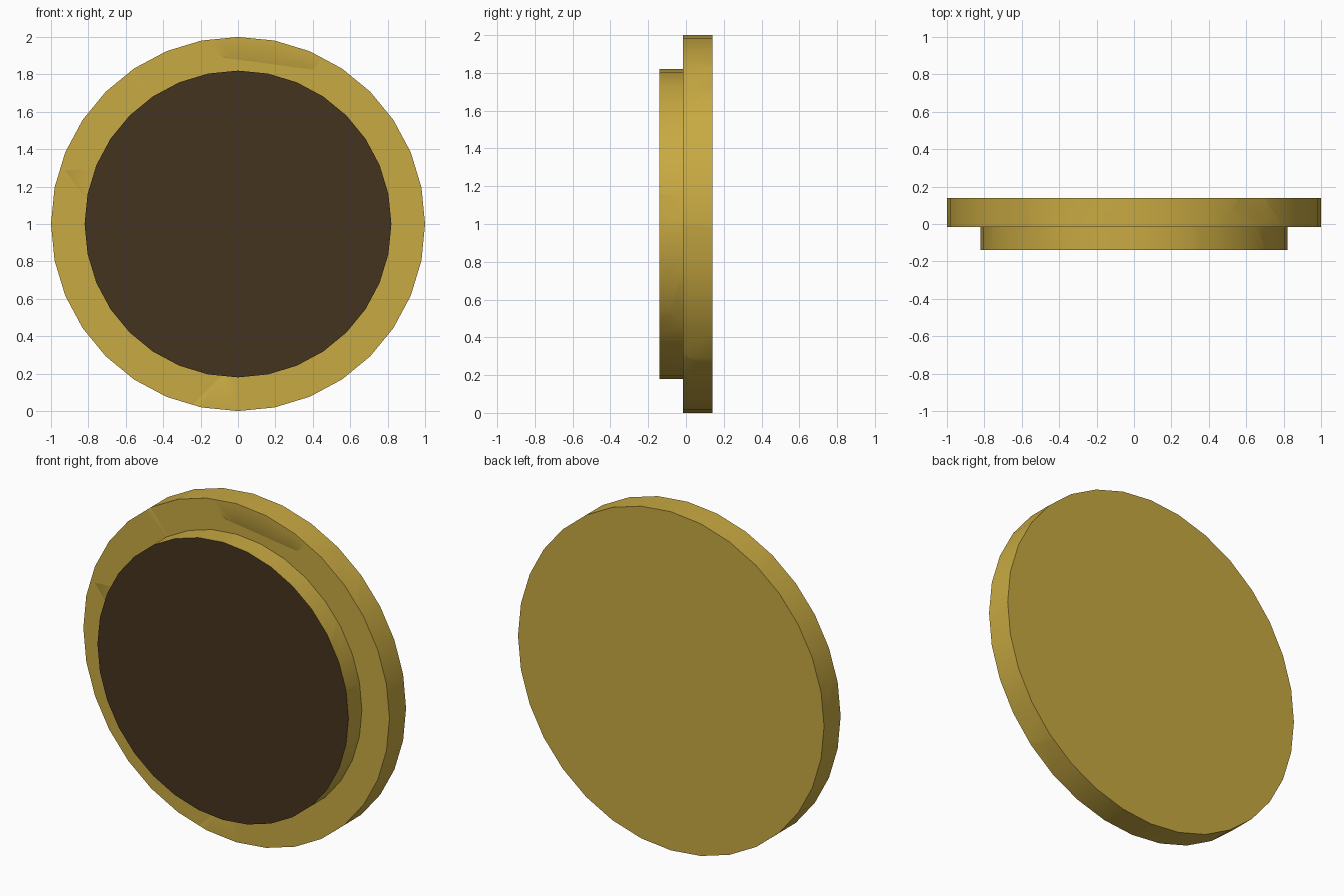
import bpy, bmesh, math
from mathutils import Vector

if "Cube" in bpy.data.objects:
    bpy.data.objects.remove(bpy.data.objects["Cube"])

SIDES = 32


def material(name, color):
    m = bpy.data.materials.new(name)
    m.diffuse_color = (*color, 1)
    m.use_nodes = True
    m.node_tree.nodes["Principled BSDF"].inputs["Base Color"].default_value = m.diffuse_color
    return m


gold = material("gold", (0.58, 0.40, 0.055))
dark = material("dark_brown", (0.06, 0.034, 0.013))


# Stepped disc: wide back plate with a smaller raised disc in front
def stepped_disc():
    bm = bmesh.new()
    profile = [(0.82, -0.14), (0.82, -0.015), (1.0, -0.015), (1.0, 0.14)]
    rings = []
    for r, y in profile:
        rings.append([bm.verts.new((r * math.sin(a), y, 1 + r * math.cos(a)))
                      for a in (math.tau * i / SIDES for i in range(SIDES))])
    for lo, hi in zip(rings, rings[1:]):
        for i in range(SIDES):
            j = (i + 1) % SIDES
            bm.faces.new((lo[i], lo[j], hi[j], hi[i]))
    bm.faces.new(rings[0]).material_index = 1
    bm.faces.new(rings[-1])
    bmesh.ops.recalc_face_normals(bm, faces=bm.faces[:])
    return bm


# Shard centres (x, z) on the front and on the back
front = [(-0.25, 1.05), (-0.5, 1.36), (-0.3, 1.66), (0.0, 1.62), (0.17, 1.75),
         (0.48, 1.6), (0.45, 1.2), (0.13, 0.9), (0.58, 0.76), (0.22, 0.48),
         (-0.02, 0.42), (-0.4, 0.6), (-0.22, 0.2), (-0.82, 0.97), (0.45, 0.35)]
back = [(0.69, 1.33), (-0.03, 1.52), (0.25, 0.86), (-0.28, 0.89), (-0.34, 1.25),
        (-0.4, 1.58), (-0.72, 1.53), (-0.69, 1.07), (-0.47, 0.55), (0.25, 0.4),
        (0.75, 0.57), (-0.84, 0.76), (0.19, 1.9), (-0.12, 0.1), (0.4, 0.15)]
seeds = [Vector((x, -0.15, z)) for x, z in front] + [Vector((x, 0.15, z)) for x, z in back]

# Cracked pieces: cut the disc halfway between each pair of centres
source = stepped_disc()
for k, s in enumerate(seeds):
    bm = source.copy()
    for t in sorted(seeds, key=lambda p: (p - s).length):
        if t is s or not bm.faces:
            continue
        cut = bmesh.ops.bisect_plane(
            bm, geom=bm.verts[:] + bm.edges[:] + bm.faces[:], dist=1e-5,
            plane_co=(s + t) / 2, plane_no=(t - s).normalized(), clear_outer=True)
        rim = [e for e in cut["geom_cut"]
               if isinstance(e, bmesh.types.BMEdge) and e.is_boundary]
        if rim:
            new = bmesh.ops.holes_fill(bm, edges=rim, sides=0)["faces"]
            for f in new:
                f.material_index = 0
    if not bm.faces:
        bm.free()
        continue
    bmesh.ops.recalc_face_normals(bm, faces=bm.faces[:])
    mesh = bpy.data.meshes.new("disc_shard")
    bm.to_mesh(mesh)
    bm.free()
    mesh.materials.append(gold)
    mesh.materials.append(dark)
    ob = bpy.data.objects.new("disc_shard_%02d" % (k + 1), mesh)
    bpy.context.collection.objects.link(ob)
    bpy.ops.object.select_all(action='DESELECT')
    ob.select_set(True)
    bpy.context.view_layer.objects.active = ob
    bpy.ops.object.shade_smooth_by_angle(angle=math.radians(30))
source.free()
